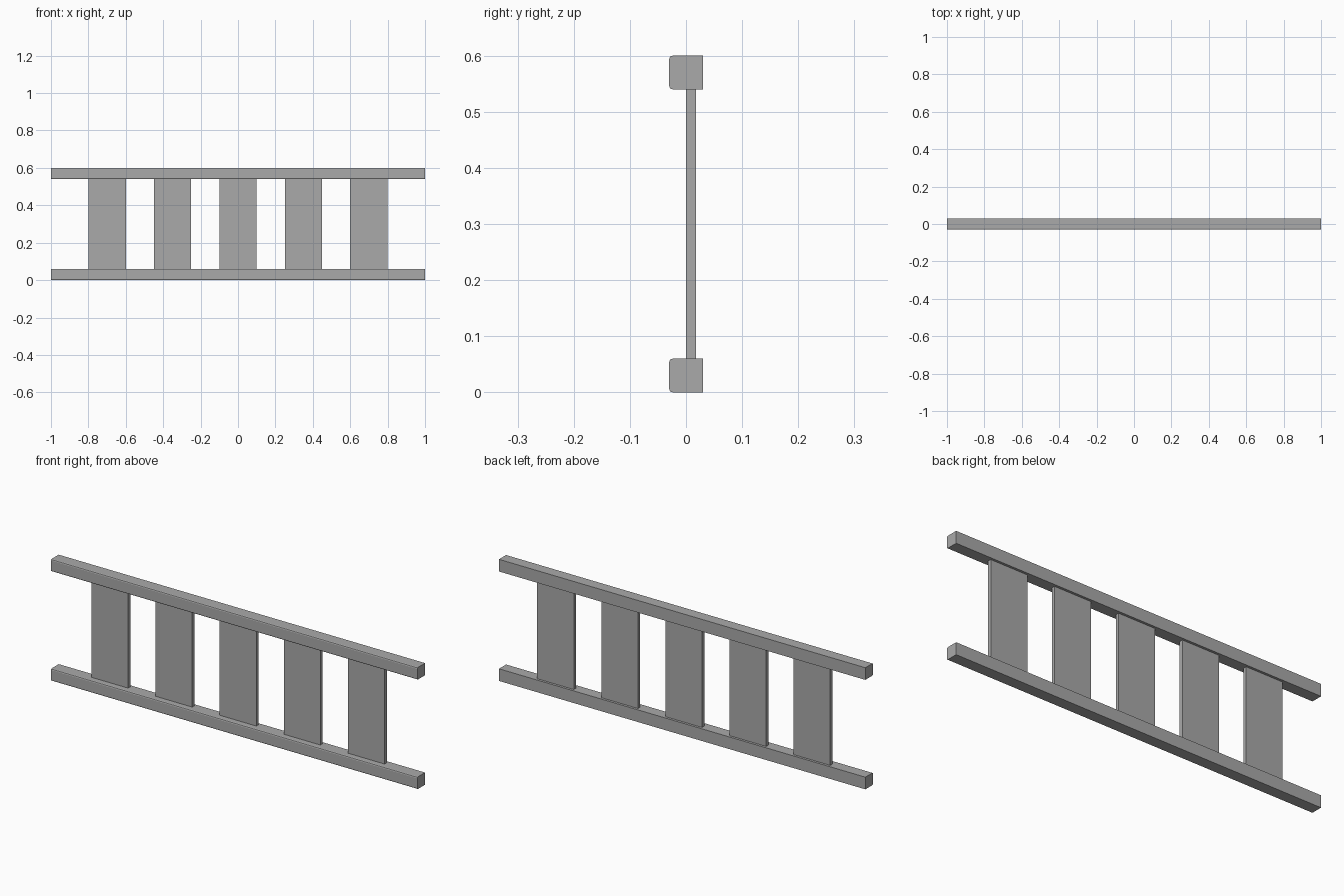
import bpy
import bmesh
from mathutils import Vector

cube = bpy.data.objects.get("Cube")
if cube:
    bpy.data.objects.remove(cube, do_unlink=True)

LENGTH, HEIGHT, RAIL = 2.0, 0.6, 0.06
SLAT_WIDTH, SLAT_DEPTH, SLAT_STEP = 0.2, 0.018, 0.35

grey = bpy.data.materials.new("plain grey")
grey.use_nodes = True
colour = (0.4, 0.4, 0.4, 1)
grey.diffuse_color = colour
grey.node_tree.nodes["Principled BSDF"].inputs["Base Color"].default_value = colour


def box(name, low, high, round_front=0):
    """Box between two corners, optionally easing its long front edges."""
    low, high = Vector(low), Vector(high)
    bm = bmesh.new()
    bmesh.ops.create_cube(bm, size=1)
    bmesh.ops.scale(bm, vec=high - low, verts=bm.verts)
    bmesh.ops.translate(bm, vec=(low + high) / 2, verts=bm.verts)
    if round_front:
        edges = [e for e in bm.edges
                 if all(abs(v.co.y - low.y) < 1e-5 for v in e.verts)
                 and abs(e.verts[0].co.x - e.verts[1].co.x) > 1e-5]
        bmesh.ops.bevel(bm, geom=edges, offset=round_front, segments=2,
                        profile=0.5, affect='EDGES')
    mesh = bpy.data.meshes.new(name)
    bm.to_mesh(mesh)
    bm.free()
    mesh.materials.append(grey)
    obj = bpy.data.objects.new(name, mesh)
    bpy.context.collection.objects.link(obj)
    return obj


# Horizontal rails with eased front edges
for name, z in (("bottom_rail", 0), ("top_rail", HEIGHT - RAIL)):
    box(name, (-LENGTH / 2, -RAIL / 2, z), (LENGTH / 2, RAIL / 2, z + RAIL), 0.006)

# Flat upright slats between the rails
for i in range(5):
    x = (i - 2) * SLAT_STEP
    box(f"slat_{i + 1}", (x - SLAT_WIDTH / 2, 0, RAIL),
        (x + SLAT_WIDTH / 2, SLAT_DEPTH, HEIGHT - RAIL))
